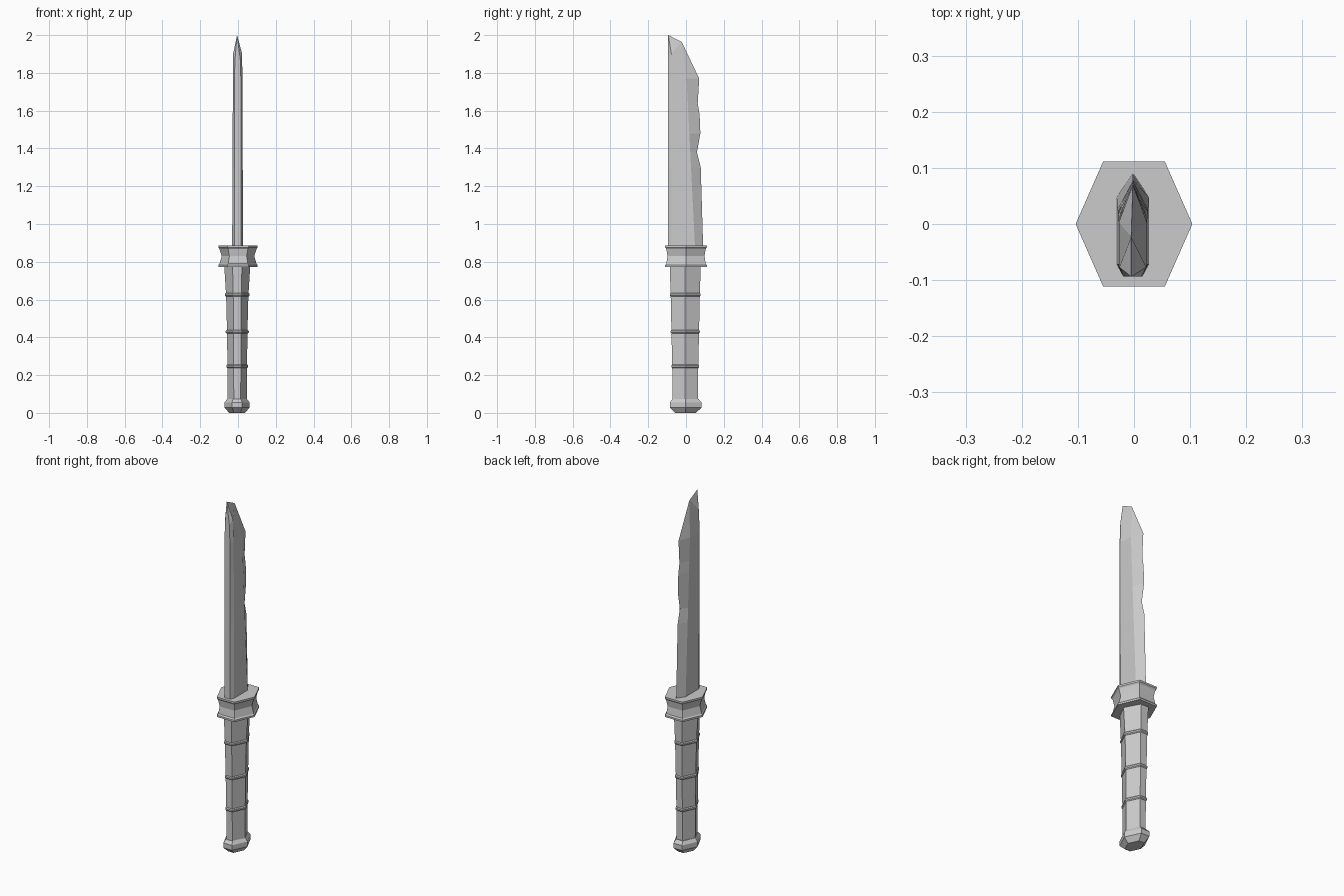
import bpy, bmesh

cube = bpy.data.objects.get("Cube")
if cube:
    bpy.data.objects.remove(cube, do_unlink=True)

steel = bpy.data.materials.new("plain grey")
steel.use_nodes = True
grey = (0.6, 0.6, 0.6, 1)
steel.diffuse_color = grey
steel.node_tree.nodes["Principled BSDF"].inputs["Base Color"].default_value = grey


def finish(name, bm):
    bmesh.ops.recalc_face_normals(bm, faces=bm.faces)
    mesh = bpy.data.meshes.new(name)
    bm.to_mesh(mesh)
    bm.free()
    mesh.materials.append(steel)
    obj = bpy.data.objects.new(name, mesh)
    bpy.context.collection.objects.link(obj)
    return obj


def bridge(bm, lower, upper):
    n = len(lower)
    for i in range(n):
        j = (i + 1) % n
        bm.faces.new((lower[i], lower[j], upper[j], upper[i]))


def hex_loft(name, rings, flat, cx=0.0, cy=0.0):
    """Six-sided column; rings are (z, half width, half depth)."""
    bm = bmesh.new()
    loops = []
    for z, w, d in rings:
        corners = [(w, 0), (flat * w, d), (-flat * w, d),
                   (-w, 0), (-flat * w, -d), (flat * w, -d)]
        loops.append([bm.verts.new((x + cx, y + cy, z)) for x, y in corners])
    for a, b in zip(loops, loops[1:]):
        bridge(bm, a, b)
    bm.faces.new(loops[0])
    bm.faces.new(loops[-1])
    return finish(name, bm)


# Grip, tapering towards the pommel
hex_loft("grip", [(0.05, 0.051, 0.067), (0.25, 0.052, 0.069), (0.43, 0.054, 0.073),
                  (0.62, 0.059, 0.077), (0.78, 0.069, 0.082)], 0.36, -0.004, -0.004)

# Raised bands around the grip
for i, (z, w, d) in enumerate([(0.247, 0.058, 0.074), (0.43, 0.061, 0.077),
                               (0.625, 0.066, 0.081)]):
    hex_loft(f"grip_band_{i + 1}",
             [(z - 0.009, w - 0.005, d - 0.004), (z - 0.004, w, d),
              (z + 0.004, w, d), (z + 0.009, w - 0.005, d - 0.004)],
             0.36, -0.004, -0.004)

# Pommel with a chamfered base
hex_loft("pommel", [(0, 0.042, 0.055), (0.028, 0.066, 0.084),
                    (0.056, 0.066, 0.084), (0.074, 0.052, 0.068)], 0.4, -0.005, -0.002)

# Waisted guard with thin rims
hex_loft("guard", [(0.773, 0.104, 0.111), (0.783, 0.104, 0.111), (0.79, 0.098, 0.104),
                   (0.83, 0.086, 0.098), (0.868, 0.098, 0.104),
                   (0.876, 0.104, 0.111), (0.886, 0.104, 0.111)], 0.53)

# Blade: flat spine, straight sides, bevelled and nicked cutting edge
bm = bmesh.new()
spine, edge_list = -0.094, [(0.87, 0.091), (1.30, 0.078), (1.38, 0.058), (1.48, 0.076),
                            (1.58, 0.072), (1.64, 0.062), (1.77, 0.07)]
loops = []
for z, edge in edge_list:
    t = (z - 0.87) / 0.9
    half = 0.029 - 0.004 * t
    bevel = 0.048 - 0.045 * t
    section = [(0.017, spine), (half, -0.072), (half, bevel),
               (0, edge), (-half, bevel), (-half, -0.072), (-0.017, spine)]
    loops.append([bm.verts.new((x - 0.002, y, z)) for x, y in section])
for a, b in zip(loops, loops[1:]):
    bridge(bm, a, b)
bm.faces.new(loops[0])

# Pointed tip
top = loops[-1]
point = bm.verts.new((-0.005, spine, 2.0))
brow = bm.verts.new((-0.005, -0.023, 1.965))
spine_r, spine_l = [bm.verts.new((s * 0.014 - 0.002, spine, 1.87)) for s in (1, -1)]
side_r, side_l = [bm.verts.new((s * 0.024 - 0.002, -0.077, 1.9)) for s in (1, -1)]
bm.faces.new((top[0], spine_r, spine_l, top[6]))
bm.faces.new((spine_r, point, spine_l))
for sp, sd, i, j, k in ((spine_r, side_r, 0, 1, 2), (spine_l, side_l, 6, 5, 4)):
    bm.faces.new((top[i], top[j], sd, sp))
    bm.faces.new((sp, sd, point))
    bm.faces.new((sd, brow, point))
    bm.faces.new((top[j], top[k], brow, sd))
    bm.faces.new((top[k], top[3], brow))
finish("blade", bm)
